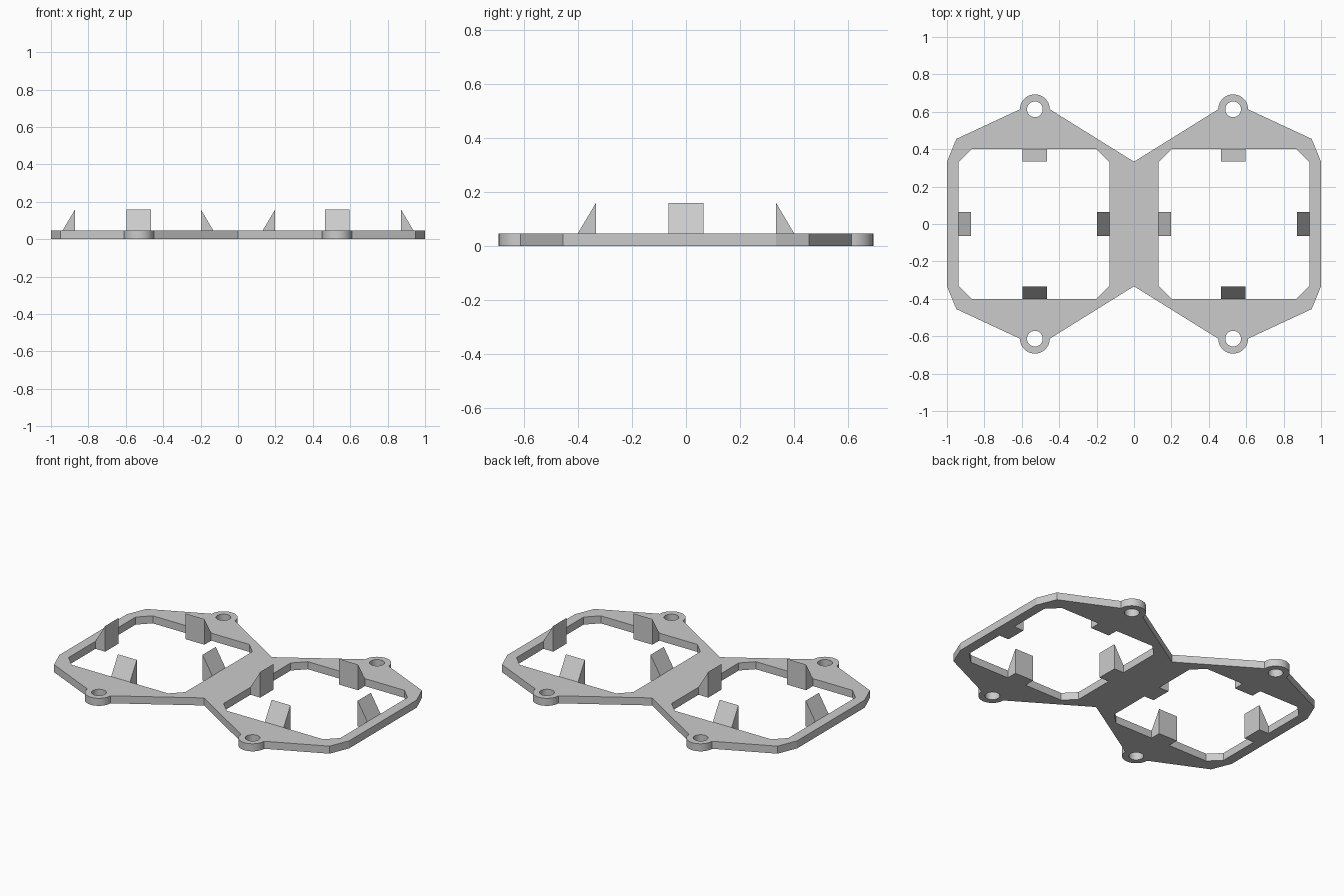
import bpy, bmesh
from math import cos, sin, pi
from mathutils import Vector, Matrix

cube = bpy.data.objects.get("Cube")
if cube:
    bpy.data.objects.remove(cube, do_unlink=True)

THICK = 0.047              # plate thickness
TAB_TOP = 0.16             # height of the clip tabs
TAB_HALF = 0.065           # half width of a tab
TAB_DEPTH = 0.067
EAR = Vector((0.53, 0.613))
EAR_R, SCREW_R = 0.08, 0.042
HOLE_X, HOLE_W, HOLE_H, CHAMFER = 0.535, 0.403, 0.4, 0.07

grey = bpy.data.materials.new("plain grey")
grey.use_nodes = True
grey.diffuse_color = (0.6, 0.6, 0.6, 1)
grey.node_tree.nodes["Principled BSDF"].inputs["Base Color"].default_value = (0.6, 0.6, 0.6, 1)


def add_object(name, bm):
    bmesh.ops.remove_doubles(bm, verts=bm.verts, dist=1e-4)
    bmesh.ops.recalc_face_normals(bm, faces=bm.faces)
    mesh = bpy.data.meshes.new(name)
    bm.to_mesh(mesh)
    bm.free()
    mesh.materials.clear()
    mesh.materials.append(grey)
    obj = bpy.data.objects.new(name, mesh)
    bpy.context.collection.objects.link(obj)
    return obj


def arc(centre, radius, start, end, steps):
    return [(centre[0] + radius * cos(start + (end - start) * i / steps),
             centre[1] + radius * sin(start + (end - start) * i / steps))
            for i in range(steps + 1)]


# Plate outline: one quarter, mirrored to the other three
quarter = [(1, 0.333), (0.95, 0.455)] + arc(EAR, EAR_R, 0, pi, 20)
half = quarter + [(0, 0.333)] + [(-x, y) for x, y in reversed(quarter)]
outline = half + [(x, -y) for x, y in reversed(half)]
loops = [outline]

# Chamfered windows and screw holes
for sx in (-1, 1):
    w, h, c = HOLE_W, HOLE_H, CHAMFER
    corner = [(w, h - c), (w - c, h)]
    top = corner + [(-x, y) for x, y in reversed(corner)]
    window = top + [(x, -y) for x, y in reversed(top)]
    loops.append([(x + sx * HOLE_X, y) for x, y in window])
    for sy in (-1, 1):
        loops.append(arc((sx * EAR.x, sy * EAR.y), SCREW_R, 0, 2 * pi, 32)[:-1])

# Filled, extruded outline turned into the plate mesh
curve = bpy.data.curves.new("plate_profile", "CURVE")
curve.dimensions = "2D"
curve.fill_mode = "BOTH"
curve.extrude = THICK / 2
for loop in loops:
    spline = curve.splines.new("POLY")
    spline.points.add(len(loop) - 1)
    for point, (x, y) in zip(spline.points, loop):
        point.co = (x, y, 0, 1)
    spline.use_cyclic_u = True
profile = bpy.data.objects.new("plate_profile", curve)
bpy.context.collection.objects.link(profile)
bpy.context.view_layer.update()
bm = bmesh.new()
bm.from_mesh(profile.evaluated_get(bpy.context.evaluated_depsgraph_get()).to_mesh())
bpy.data.objects.remove(profile, do_unlink=True)
bmesh.ops.translate(bm, verts=bm.verts, vec=(0, 0, THICK / 2))
plate = add_object("twin_frame_plate", bm)
bpy.context.view_layer.objects.active = plate
plate.select_set(True)
bpy.ops.object.shade_smooth_by_angle(angle=pi / 9)


# Clip tab: vertical inner face, back sloping down to the window edge
def add_tab(name, centre_x, reach, angle):
    section = [(reach, 0), (reach, THICK), (reach - TAB_DEPTH, TAB_TOP), (reach - TAB_DEPTH, 0)]
    bm = bmesh.new()
    face = bm.faces.new([bm.verts.new((x, -TAB_HALF, z)) for x, z in section])
    side = bmesh.ops.extrude_face_region(bm, geom=[face], use_keep_orig=True)["geom"]
    verts = [v for v in side if isinstance(v, bmesh.types.BMVert)]
    bmesh.ops.translate(bm, verts=verts, vec=(0, 2 * TAB_HALF, 0))
    bm.transform(Matrix.Translation((centre_x, 0, 0)) @ Matrix.Rotation(angle, 4, "Z"))
    add_object(name, bm)


for side, sx in (("left", 1), ("right", -1)):
    for i, edge in enumerate(("plus_x", "back", "minus_x", "front")):
        along_y = i % 2 == 1
        add_tab(f"{side}_tab_{edge}", sx * (EAR.x if along_y else HOLE_X),
                HOLE_H if along_y else HOLE_W, i * pi / 2)
